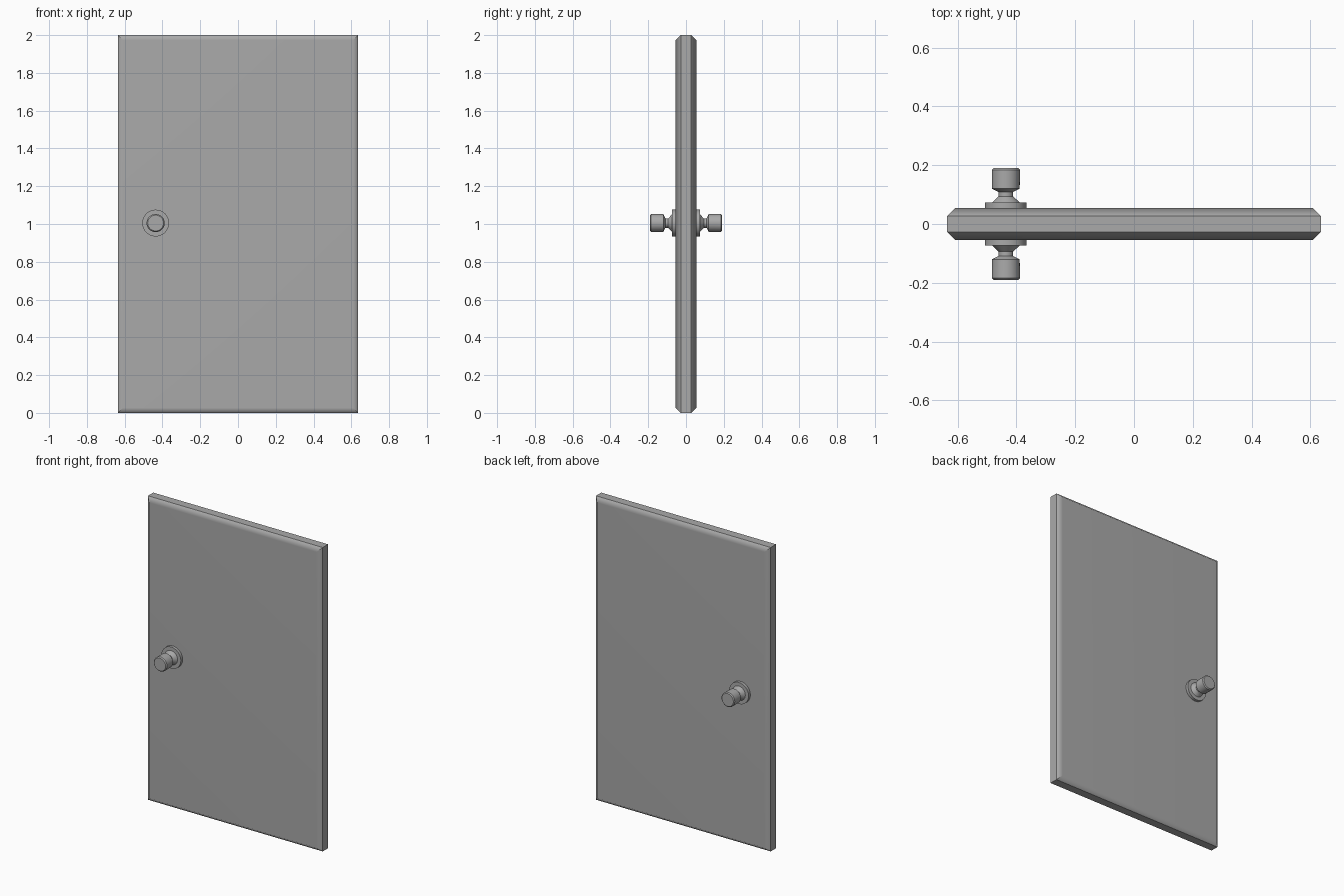
import bpy
import bmesh
import math

cube = bpy.data.objects.get("Cube")
if cube:
    bpy.data.objects.remove(cube, do_unlink=True)

grey = bpy.data.materials.new("plain_grey")
grey.use_nodes = True
colour = (0.4, 0.4, 0.4, 1)
grey.diffuse_color = colour
grey.node_tree.nodes["Principled BSDF"].inputs["Base Color"].default_value = colour


def loft(name, rings, location):
    """Skin a stack of equal-length point rings and cap both ends."""
    bm = bmesh.new()
    loops = [[bm.verts.new(p) for p in ring] for ring in rings]
    count = len(loops[0])
    for a, b in zip(loops, loops[1:]):
        for i in range(count):
            j = (i + 1) % count
            bm.faces.new((a[i], a[j], b[j], b[i]))
    bm.faces.new(loops[0])
    bm.faces.new(loops[-1])
    bmesh.ops.recalc_face_normals(bm, faces=bm.faces)
    mesh = bpy.data.meshes.new(name)
    bm.to_mesh(mesh)
    bm.free()
    mesh.materials.append(grey)
    obj = bpy.data.objects.new(name, mesh)
    obj.location = location
    bpy.context.collection.objects.link(obj)
    return obj


def shade(obj, angle):
    bpy.ops.object.select_all(action="DESELECT")
    obj.select_set(True)
    bpy.context.view_layer.objects.active = obj
    bpy.ops.object.shade_smooth_by_angle(angle=math.radians(angle))


# Door slab with chamfered front and back rims
HALF_W, HALF_H, HALF_T, CHAMFER = 0.636, 1.0, 0.0545, 0.027


def slab_ring(y, inset):
    w, h = HALF_W - inset, HALF_H - inset
    return [(-w, y, -h), (w, y, -h), (w, y, h), (-w, y, h)]


rim = HALF_T - CHAMFER
door = loft("door_slab", [slab_ring(-HALF_T, CHAMFER), slab_ring(-rim, 0),
                          slab_ring(rim, 0), slab_ring(HALF_T, CHAMFER)], (0, 0, HALF_H))
shade(door, 50)
# Only the panel borders stay soft; the narrow rim and mitres are crisp
for edge in door.data.edges:
    ys = [abs(door.data.vertices[v].co.y) for v in edge.vertices]
    edge.use_edge_sharp = min(ys) < HALF_T - 0.001
weighted = door.modifiers.new("flat_panels", "WEIGHTED_NORMAL")
weighted.keep_sharp = True

# Turned knob on each side: backplate, tapered collar, neck, cylindrical grip
# Each pair is distance from the door centre and radius
PROFILE = [(0.05, 0.071), (0.073, 0.071), (0.073, 0.047), (0.094, 0.025),
           (0.109, 0.025), (0.12, 0.047), (0.184, 0.048), (0.19, 0.042)]
SIDES = 32
for side, name in ((-1, "front_knob"), (1, "back_knob")):
    rings = [[(r * math.cos(math.tau * i / SIDES), side * d,
               r * math.sin(math.tau * i / SIDES)) for i in range(SIDES)]
             for d, r in PROFILE]
    shade(loft(name, rings, (-0.436, 0, 1.005)), 30)
